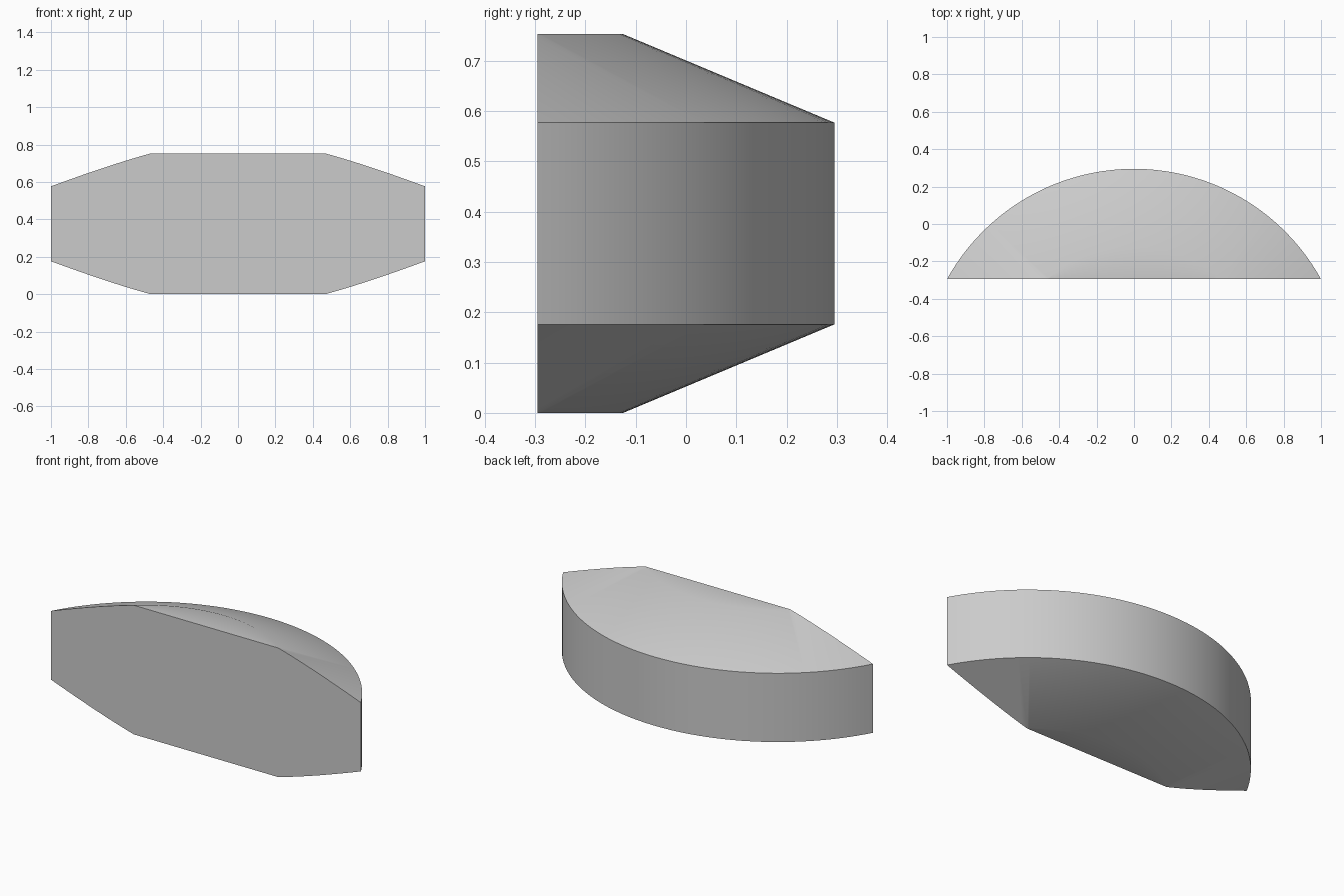
import bpy, bmesh, math
from mathutils import Matrix

if "Cube" in bpy.data.objects:
    bpy.data.objects.remove(bpy.data.objects["Cube"])

# Bevelled disc, of which only the slice behind a flat front plane is kept
FRONT, BACK, HEIGHT = -0.295, 0.295, 0.753
R_OUT, R_IN, BEVEL = 1.1425, 0.7225, 0.176
CENTRE_Y = BACK - R_OUT
SEGMENTS = 128

grey = bpy.data.materials.new("plain grey")
grey.diffuse_color = (0.6, 0.6, 0.6, 1)
grey.use_nodes = True
grey.node_tree.nodes["Principled BSDF"].inputs["Base Color"].default_value = grey.diffuse_color

# Lathe the half profile around the disc's axis
bm = bmesh.new()
profile = [(0, 0), (R_IN, 0), (R_OUT, BEVEL),
           (R_OUT, HEIGHT - BEVEL), (R_IN, HEIGHT), (0, HEIGHT)]
verts = [bm.verts.new((0, r, z)) for r, z in profile]
edges = [bm.edges.new(pair) for pair in zip(verts, verts[1:])]
bmesh.ops.spin(bm, geom=verts + edges, cent=(0, 0, 0), axis=(0, 0, 1),
               angle=math.tau, steps=SEGMENTS)
bmesh.ops.remove_doubles(bm, verts=bm.verts, dist=1e-4)
bmesh.ops.transform(bm, matrix=Matrix.Translation((0, CENTRE_Y, 0)), verts=bm.verts)

# Cut away everything in front of the plane and close the flat face
cut = bmesh.ops.bisect_plane(bm, geom=bm.verts[:] + bm.edges[:] + bm.faces[:],
                             plane_co=(0, FRONT, 0), plane_no=(0, -1, 0),
                             clear_outer=True)
rim = [e for e in cut["geom_cut"] if isinstance(e, bmesh.types.BMEdge)]
bmesh.ops.holes_fill(bm, edges=rim, sides=0)
bmesh.ops.recalc_face_normals(bm, faces=bm.faces)

mesh = bpy.data.meshes.new("bevelled_disc_slice")
bm.to_mesh(mesh)
bm.free()
mesh.materials.append(grey)
slice_obj = bpy.data.objects.new("bevelled_disc_slice", mesh)
bpy.context.collection.objects.link(slice_obj)

# Soft inner bevel line, crisp outer rim and front edges
bpy.context.view_layer.objects.active = slice_obj
slice_obj.select_set(True)
bpy.ops.object.shade_smooth_by_angle(angle=math.radians(30))
